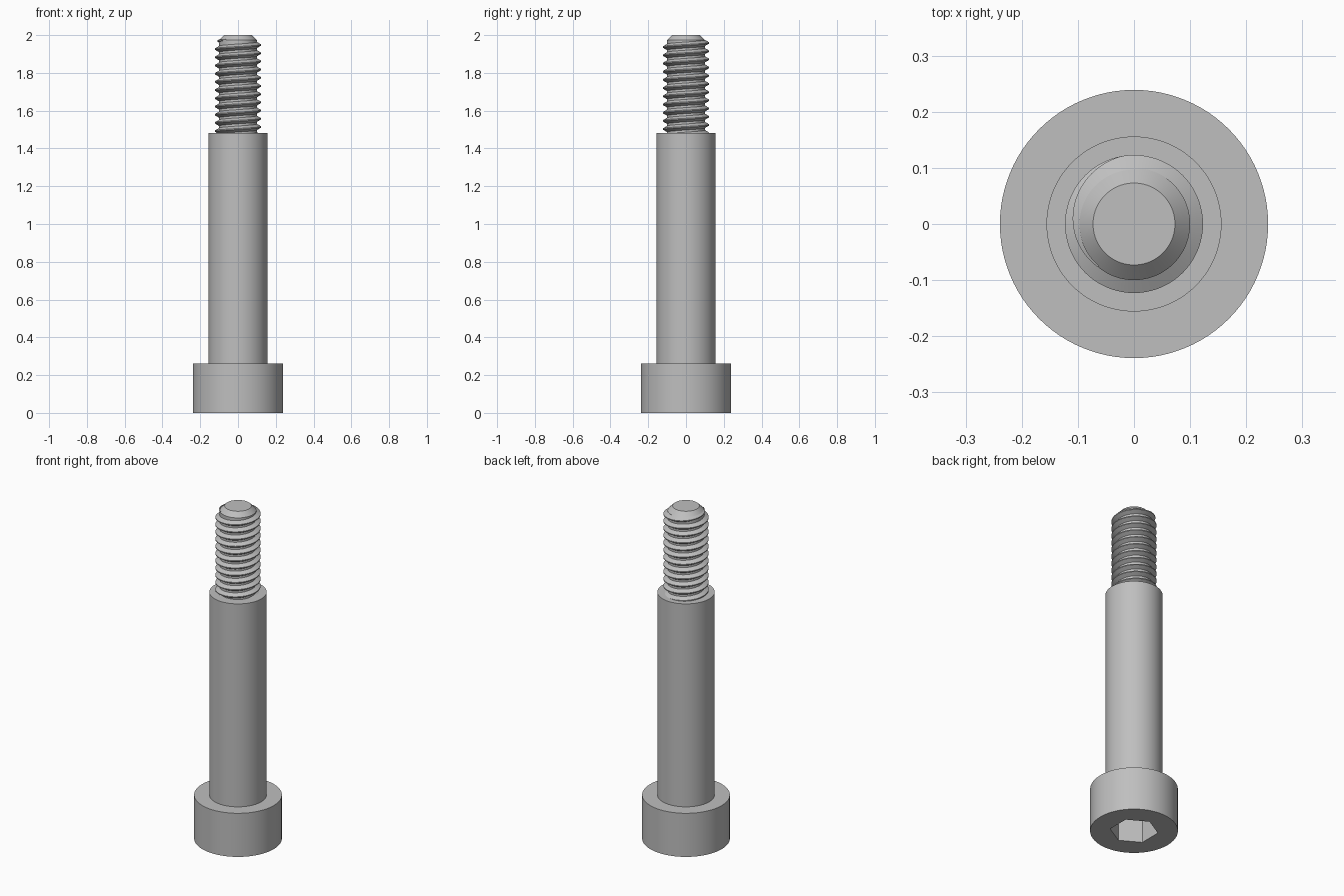
import bpy, bmesh, math

cube = bpy.data.objects.get("Cube")
if cube:
    bpy.data.objects.remove(cube, do_unlink=True)

SIDES = 96
HEAD_TOP, SHOULDER_TOP, TIP = 0.262, 1.482, 2.0
CORE_R, CREST_R = 0.1, 0.123
PITCH = 0.0434

steel = bpy.data.materials.new("plain_steel_grey")
steel.use_nodes = True
grey = (0.52, 0.52, 0.52, 1)
steel.diffuse_color = grey
steel.node_tree.nodes["Principled BSDF"].inputs["Base Color"].default_value = grey


def finish(obj):
    """Smooth round surfaces, keep hard edges sharp."""
    bpy.ops.object.select_all(action="DESELECT")
    obj.select_set(True)
    bpy.context.view_layer.objects.active = obj
    bpy.ops.object.shade_smooth_by_angle(angle=math.radians(30))


def mesh_object(name, bm):
    bmesh.ops.recalc_face_normals(bm, faces=bm.faces)
    mesh = bpy.data.meshes.new(name)
    bm.to_mesh(mesh)
    bm.free()
    mesh.materials.append(steel)
    obj = bpy.data.objects.new(name, mesh)
    bpy.context.collection.objects.link(obj)
    return obj


def lathe(name, profile, sides=SIDES):
    """Turn (radius, height) points around z and cap both ends."""
    bm = bmesh.new()
    rings = []
    for r, z in profile:
        rings.append([bm.verts.new((r * math.sin(math.tau * i / sides),
                                    r * math.cos(math.tau * i / sides), z))
                      for i in range(sides)])
    for a, b in zip(rings, rings[1:]):
        for i in range(sides):
            j = (i + 1) % sides
            bm.faces.new((a[i], a[j], b[j], b[i]))
    bm.faces.new(rings[0])
    bm.faces.new(rings[-1])
    return mesh_object(name, bm)


# Head with a hexagonal drive socket cut into its underside
head = lathe("head", [(0.239, 0), (0.239, HEAD_TOP)])
socket = lathe("socket_cutter", [(0.132, -0.05), (0.132, 0.15)], sides=6)
socket.hide_render = True
cut = head.modifiers.new("socket", "BOOLEAN")
cut.operation = "DIFFERENCE"
cut.solver = "EXACT"
cut.object = socket
bpy.context.view_layer.objects.active = head
bpy.ops.object.modifier_apply(modifier=cut.name)
bpy.data.objects.remove(socket, do_unlink=True)
finish(head)

# Plain shoulder and the chamfered core under the thread
finish(lathe("shoulder", [(0.156, HEAD_TOP - 0.01), (0.156, SHOULDER_TOP)]))
finish(lathe("thread_core", [(CORE_R, SHOULDER_TOP - 0.01),
                             (CORE_R, TIP - 0.027), (0.073, TIP)]))


def thread_ridge():
    """Right-handed helical ridge that fades into the core at the tip."""
    bm = bmesh.new()
    steps = 72
    end = math.radians(590)
    fade = math.radians(130)
    count = int(12.4 * steps)
    sections = []
    for i in range(count + 1):
        a = end - math.tau * (count - i) / steps
        z = 1.926 + PITCH * (a - math.pi) / math.tau
        k = min(1, max(0.02, (end - a) / fade))
        crest = CORE_R + (CREST_R - CORE_R) * k
        root = CORE_R - 0.003
        half_tip = 0.0027
        half_root = half_tip + (crest - root) * math.tan(math.radians(30))
        ring = []
        for r, dz in ((root, -half_root), (crest, -half_tip),
                      (crest, half_tip), (root, half_root)):
            ring.append(bm.verts.new((r * math.cos(a), r * math.sin(a), z + dz)))
        sections.append(ring)
    for a, b in zip(sections, sections[1:]):
        for j in range(4):
            n = (j + 1) % 4
            bm.faces.new((a[j], a[n], b[n], b[j]))
    bm.faces.new(sections[0])
    bm.faces.new(sections[-1])
    return mesh_object("thread_ridge", bm)


finish(thread_ridge())
